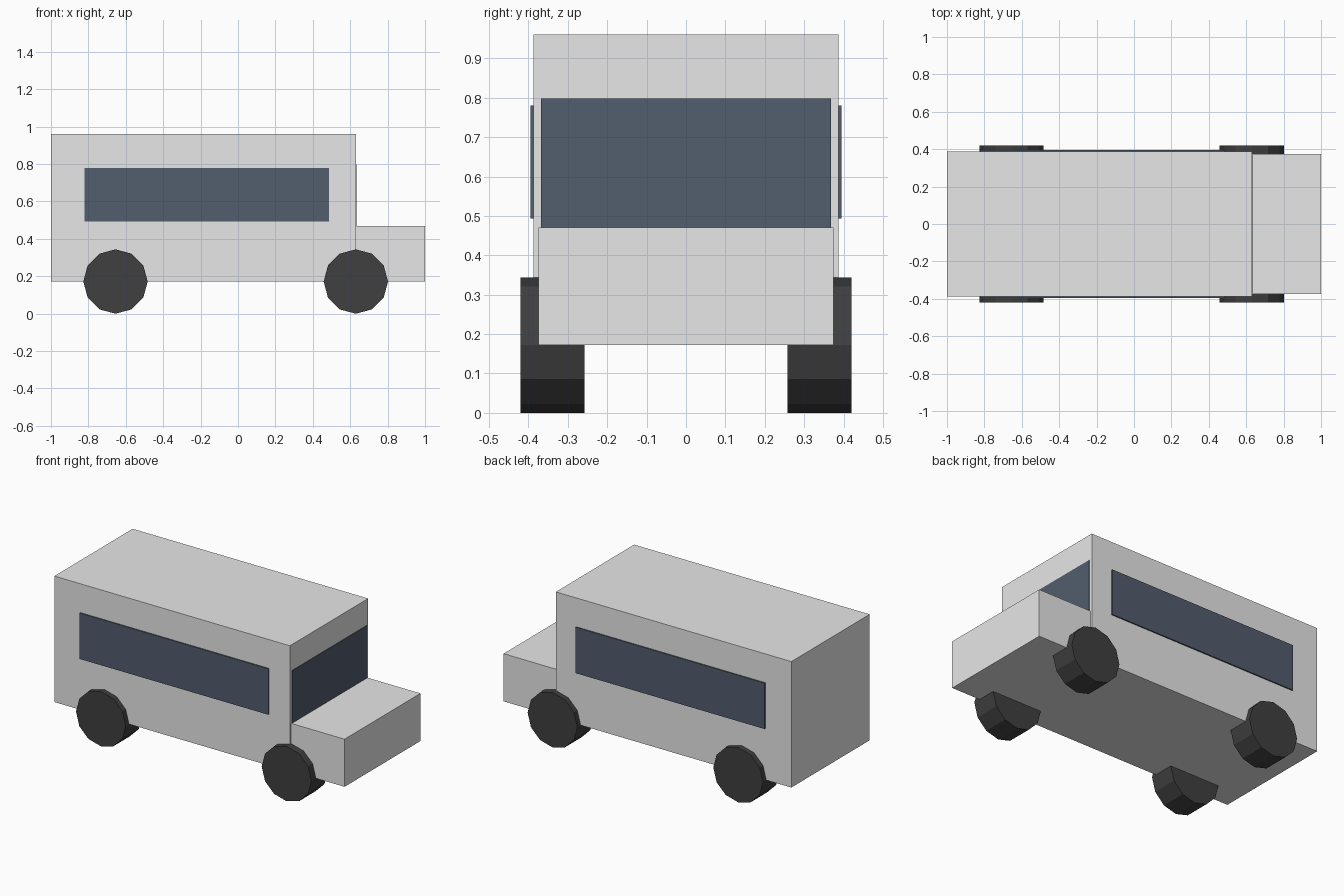
import bpy
from math import pi

# Remove the default cube
cube = bpy.data.objects.get("Cube")
if cube:
    bpy.data.objects.remove(cube, do_unlink=True)


def material(name, rgb):
    mat = bpy.data.materials.new(name)
    mat.use_nodes = True
    color = (*rgb, 1.0)
    mat.diffuse_color = color
    mat.node_tree.nodes["Principled BSDF"].inputs["Base Color"].default_value = color
    return mat


paint = material("light_grey_paint", (0.8, 0.8, 0.8))
glass = material("dark_blue_glass", (0.085, 0.11, 0.155))
rubber = material("black_rubber", (0.05, 0.05, 0.05))


def box(name, x, y, z, mat):
    """Box spanning the given (low, high) range on each axis."""
    spans = (x, y, z)
    bpy.ops.mesh.primitive_cube_add(size=1, location=[(a + b) / 2 for a, b in spans])
    obj = bpy.context.object
    obj.name = name
    obj.scale = [b - a for a, b in spans]
    bpy.ops.object.transform_apply(location=False, rotation=False, scale=True)
    obj.data.materials.append(mat)
    return obj


FLOOR = 0.172       # underside height, also the axle height and wheel radius
NOSE = 0.63         # front end of the tall body
HALF = 0.387        # half width of the tall body
HOOD_TOP = 0.47

# Tall body and low hood
box("body", (-1, NOSE), (-HALF, HALF), (FLOOR, 0.96), paint)
box("hood", (NOSE, 1), (-0.375, 0.375), (FLOOR, HOOD_TOP), paint)

# Windshield plate
box("windshield", (NOSE - 0.002, NOSE + 0.004), (-0.368, 0.368), (HOOD_TOP, 0.798), glass)

# Side windows and wheels on both sides
for side, sign in (("right", -1), ("left", 1)):
    y = sorted((sign * (HALF - 0.001), sign * 0.395))
    box(side + "_window", (-0.82, 0.487), y, (0.493, 0.78), glass)
    for end, x in (("rear", -0.655), ("front", NOSE)):
        bpy.ops.mesh.primitive_cylinder_add(
            vertices=12, radius=FLOOR, depth=0.162,
            location=(x, sign * 0.339, FLOOR), rotation=(pi / 2, 0, 0))
        wheel = bpy.context.object
        wheel.name = f"{end}_{side}_wheel"
        wheel.data.materials.append(rubber)
